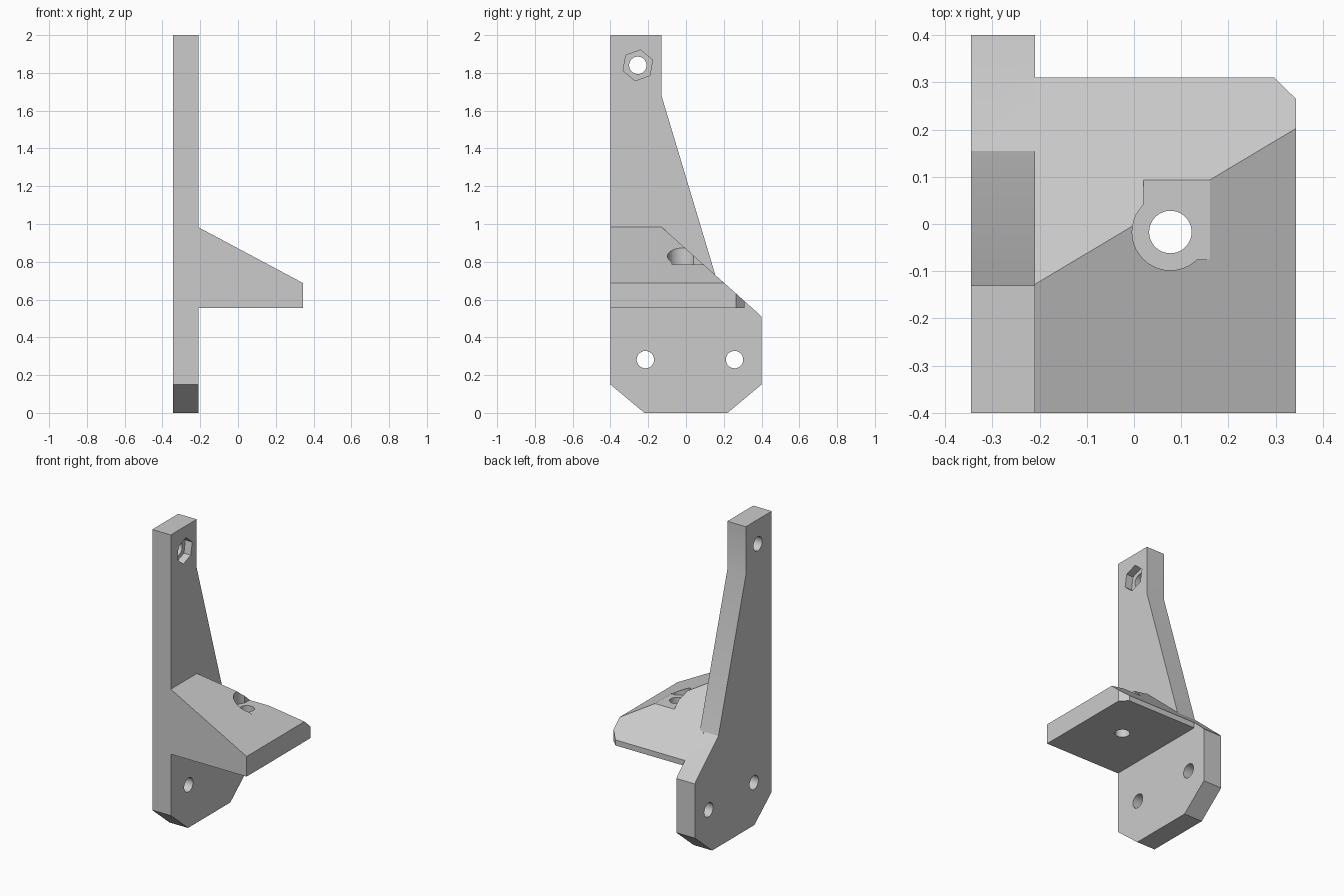
import bpy
import math
from mathutils import Vector

cube = bpy.data.objects.get("Cube")
if cube:
    bpy.data.objects.remove(cube, do_unlink=True)

GREY = (0.6, 0.6, 0.6, 1.0)
mat = bpy.data.materials.new("light grey plastic")
mat.use_nodes = True
mat.diffuse_color = GREY
mat.node_tree.nodes["Principled BSDF"].inputs["Base Color"].default_value = GREY


def prism(name, profile, axis, low, high):
    """Extrude a 2D profile along an axis; the profile uses the other two axes in order."""
    def place(p, d):
        co = list(p)
        co.insert("xyz".index(axis), d)
        return Vector(co)
    n = len(profile)
    verts = [place(p, d) for d in (low, high) for p in profile]
    faces = [list(range(n))[::-1], list(range(n, 2 * n))]
    faces += [[i, (i + 1) % n, n + (i + 1) % n, n + i] for i in range(n)]
    mesh = bpy.data.meshes.new(name)
    mesh.from_pydata(verts, [], faces)
    # Turn the shell outward whichever way the profile runs
    area = sum(profile[i][0] * profile[(i + 1) % n][1] - profile[(i + 1) % n][0] * profile[i][1]
               for i in range(n))
    if (area < 0) != (axis == "y"):
        mesh.flip_normals()
    mesh.materials.append(mat)
    obj = bpy.data.objects.new(name, mesh)
    bpy.context.collection.objects.link(obj)
    return obj


def ring(u, v, radius, sides=40, turn=0.0):
    steps = [math.radians(turn) + 2 * math.pi * i / sides for i in range(sides)]
    return [(u + radius * math.cos(a), v + radius * math.sin(a)) for a in steps]


def combine(target, tool, operation):
    """Apply a boolean and discard the tool."""
    mod = target.modifiers.new(operation.title(), "BOOLEAN")
    mod.object, mod.operation, mod.solver = tool, operation, "EXACT"
    bpy.context.view_layer.objects.active = target
    bpy.ops.object.modifier_apply(modifier=mod.name)
    bpy.data.objects.remove(tool, do_unlink=True)


INNER, OUTER = -0.21, -0.345      # faces of the upright plate

# Upright plate with tapered arm and chamfered foot
bracket = prism("bracket", [
    (-0.4, 0.15), (-0.22, 0), (0.22, 0), (0.4, 0.15), (0.4, 0.507), (0.39, 0.52),
    (0.155, 0.73), (-0.13, 1.68), (-0.13, 2), (-0.4, 2)], "x", OUTER, INNER)

# Shelf: plan outline trimmed by the front slope and the back slope
shelf = prism("shelf", [
    (INNER - 0.03, -0.4), (0.343, -0.4), (0.343, 0.265), (0.297, 0.31),
    (INNER - 0.03, 0.31)], "z", 0.555, 1.1)
combine(shelf, prism("front_slope", [
    (-0.5, 0.4), (0.5, 0.4), (0.5, 0.604), (INNER, 0.983), (-0.5, 0.983)], "y", -1, 1), "INTERSECT")
combine(shelf, prism("back_slope", [
    (-1, 0.4), (0.524, 0.4), (-0.348, 1.18), (-1, 1.18)], "x", -1, 1), "INTERSECT")
combine(bracket, shelf, "UNION")

# Shelf bolt hole with a round and square head pocket
BX, BY, FLOOR = 0.077, -0.017, 0.785
combine(bracket, prism("head_pocket", ring(BX, BY, 0.081), "z", FLOOR, 1.2), "DIFFERENCE")
combine(bracket, prism("pocket_opening", [
    (0.02, -0.075), (0.5, -0.075), (0.5, 0.5), (0.02, 0.5)], "z", FLOOR, 1.2), "DIFFERENCE")
combine(bracket, prism("shelf_hole", ring(BX, BY, 0.045), "z", 0.3, 1.2), "DIFFERENCE")

# Plate holes and the hexagonal nut recess
for y, z in ((-0.215, 0.282), (0.257, 0.282), (-0.255, 1.84)):
    combine(bracket, prism("plate_hole", ring(y, z, 0.046), "x", -0.5, 0), "DIFFERENCE")
combine(bracket, prism("nut_recess", ring(-0.255, 1.84, 0.083, 6, 20), "x", INNER - 0.05, 0), "DIFFERENCE")

# Smooth bores, crisp edges
bpy.ops.object.select_all(action="DESELECT")
bracket.select_set(True)
bpy.context.view_layer.objects.active = bracket
bpy.ops.object.shade_smooth_by_angle(angle=math.radians(25))
